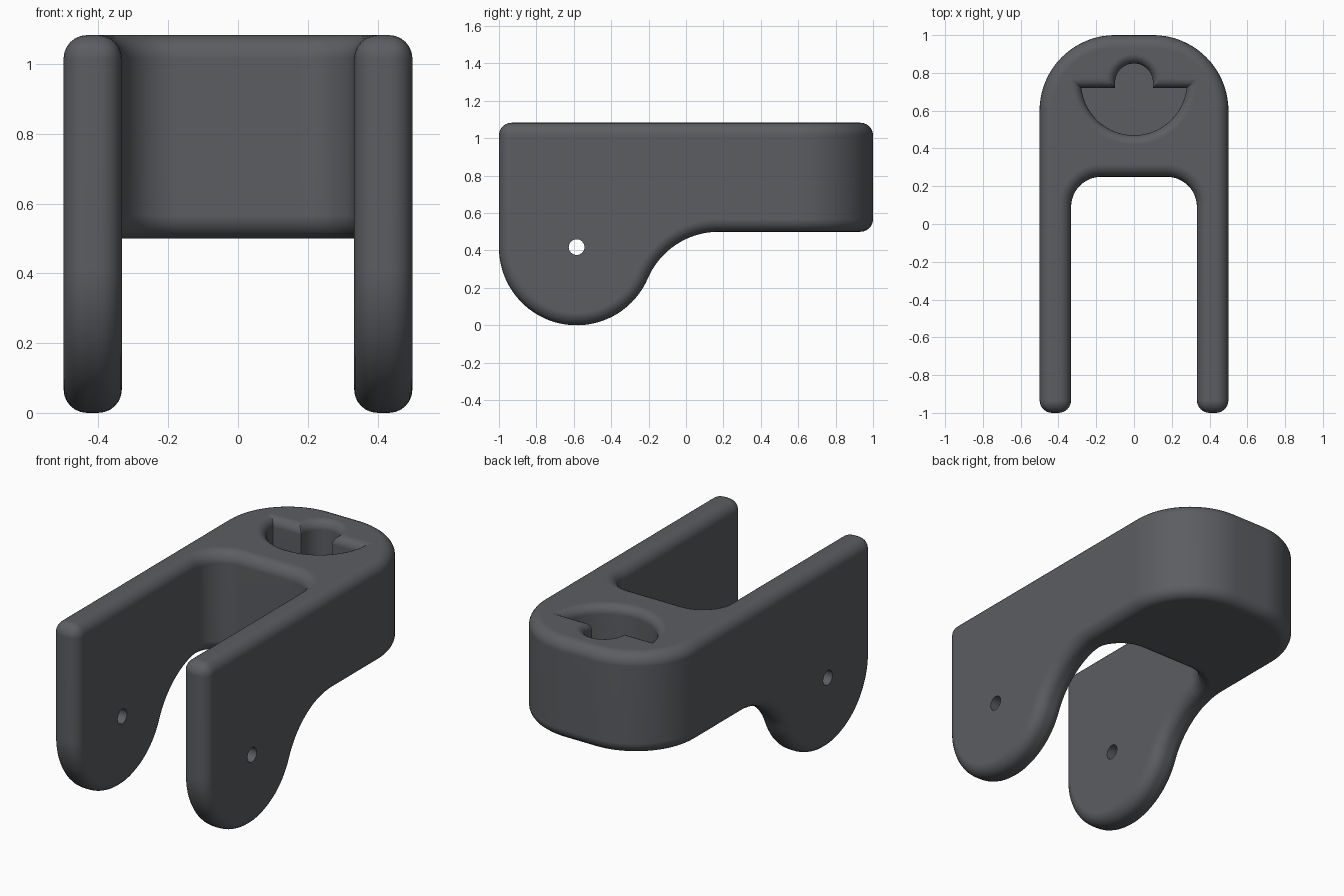
import bpy, bmesh
from math import sin, cos, radians, degrees, atan2, pi

if "Cube" in bpy.data.objects:
    bpy.data.objects.remove(bpy.data.objects["Cube"])


def arc(cx, cy, r, a0, a1, n=20):
    return [(cx + r * cos(radians(a0 + (a1 - a0) * i / n)),
             cy + r * sin(radians(a0 + (a1 - a0) * i / n))) for i in range(n + 1)]


def loft(name, rings):
    """Closed solid through a stack of equally sized rings."""
    bm = bmesh.new()
    loops = [[bm.verts.new(p) for p in ring] for ring in rings]
    n = len(loops[0])
    for a, b in zip(loops, loops[1:]):
        for i in range(n):
            bm.faces.new((a[i], a[(i + 1) % n], b[(i + 1) % n], b[i]))
    bm.faces.new(loops[0][::-1])
    bm.faces.new(loops[-1])
    bmesh.ops.recalc_face_normals(bm, faces=bm.faces[:])
    mesh = bpy.data.meshes.new(name)
    bm.to_mesh(mesh)
    bm.free()
    ob = bpy.data.objects.new(name, mesh)
    bpy.context.collection.objects.link(ob)
    return ob


def helper(ob):
    ob.hide_render = True
    helpers.append(ob)
    return ob


def boolean(ob, cutter, operation):
    m = ob.modifiers.new(cutter.name, 'BOOLEAN')
    m.operation, m.object, m.solver = operation, cutter, 'EXACT'


helpers = []
TOP = 1.083

# Fork plan: rounded back, two straight arms
plan = ([(0.5, -1.2)] + arc(0.1, 0.6, 0.4, 0, 90) + arc(-0.1, 0.6, 0.4, 90, 180)
        + [(-0.5, -1.2), (-0.333, -1.2)]
        + arc(-0.173, 0.09, 0.16, 180, 90, 12) + arc(0.173, 0.09, 0.16, 90, 0, 12)
        + [(0.333, -1.2)])
body = loft("fork_bracket", [[(x, y, z) for x, y in plan] for z in (-0.2, 1.3)])

# Side profile: round lug blending into the upper block
side = ([(-1, TOP)] + arc(-0.585, 0.415, 0.415, 180, 336.7, 36)
        + arc(0.175, 0.087, 0.413, 156.7, 90, 18)[1:] + [(1.2, 0.5), (1.2, TOP)])
profile = helper(loft("side_profile", [[(x, y, z) for y, z in side] for x in (-0.7, 0.7)]))
boolean(body, profile, 'INTERSECT')

# Soft edges all round
weld = body.modifiers.new("weld", 'WELD')
weld.merge_threshold = 0.0005
bev = body.modifiers.new("round_edges", 'BEVEL')
bev.width, bev.segments = 0.067, 6
bev.limit_method, bev.angle_limit = 'ANGLE', radians(40)
bev.use_clamp_overlap = False

# Half-round pocket and round notch, both with a flared rim
FLARE, FLOOR = 0.05, 0.66


def half_disc(off):
    r, dy = 0.28 + off, off - 0.03
    a = degrees(atan2(dy, (r * r - dy * dy) ** 0.5))
    return arc(0, 0.75, r, 180 - a, 360 + a, 40)


def notch(off):
    r = 0.1 + off
    return arc(0, 0.75, r, 0, 180, 24) + [(-r, 0.65), (r, 0.65)]


def flared(name, shape):
    steps = [(0, FLOOR)]
    for i in range(7):
        t = i / 6 * pi / 2
        steps.append((FLARE * (1 - cos(t)), TOP - FLARE + FLARE * sin(t)))
    steps.append((FLARE, TOP + 0.1))
    return helper(loft(name, [[(x, y, z) for x, y in shape(off)] for off, z in steps]))


boolean(body, flared("pocket_cutter", half_disc), 'DIFFERENCE')
boolean(body, flared("notch_cutter", notch), 'DIFFERENCE')

# Pin hole through both lugs
pin = [[(x, y, z) for y, z in arc(-0.585, 0.418, 0.042, 0, 360, 32)[:-1]] for x in (-0.7, 0.7)]
boolean(body, helper(loft("pin_hole_cutter", pin)), 'DIFFERENCE')

# Bake, remove helpers, shade
bpy.context.view_layer.objects.active = body
body.select_set(True)
bpy.ops.object.convert(target='MESH')
for h in helpers:
    bpy.data.objects.remove(h)
bpy.ops.object.shade_smooth_by_angle(angle=radians(35))
wn = body.modifiers.new("weighted_normals", 'WEIGHTED_NORMAL')
wn.keep_sharp = True

# Dark grey finish
mat = bpy.data.materials.new("dark_grey")
mat.diffuse_color = (0.105, 0.11, 0.12, 1)
mat.use_nodes = True
mat.node_tree.nodes["Principled BSDF"].inputs["Base Color"].default_value = mat.diffuse_color
body.data.materials.clear()
body.data.materials.append(mat)
for p in body.data.polygons:
    p.material_index = 0
